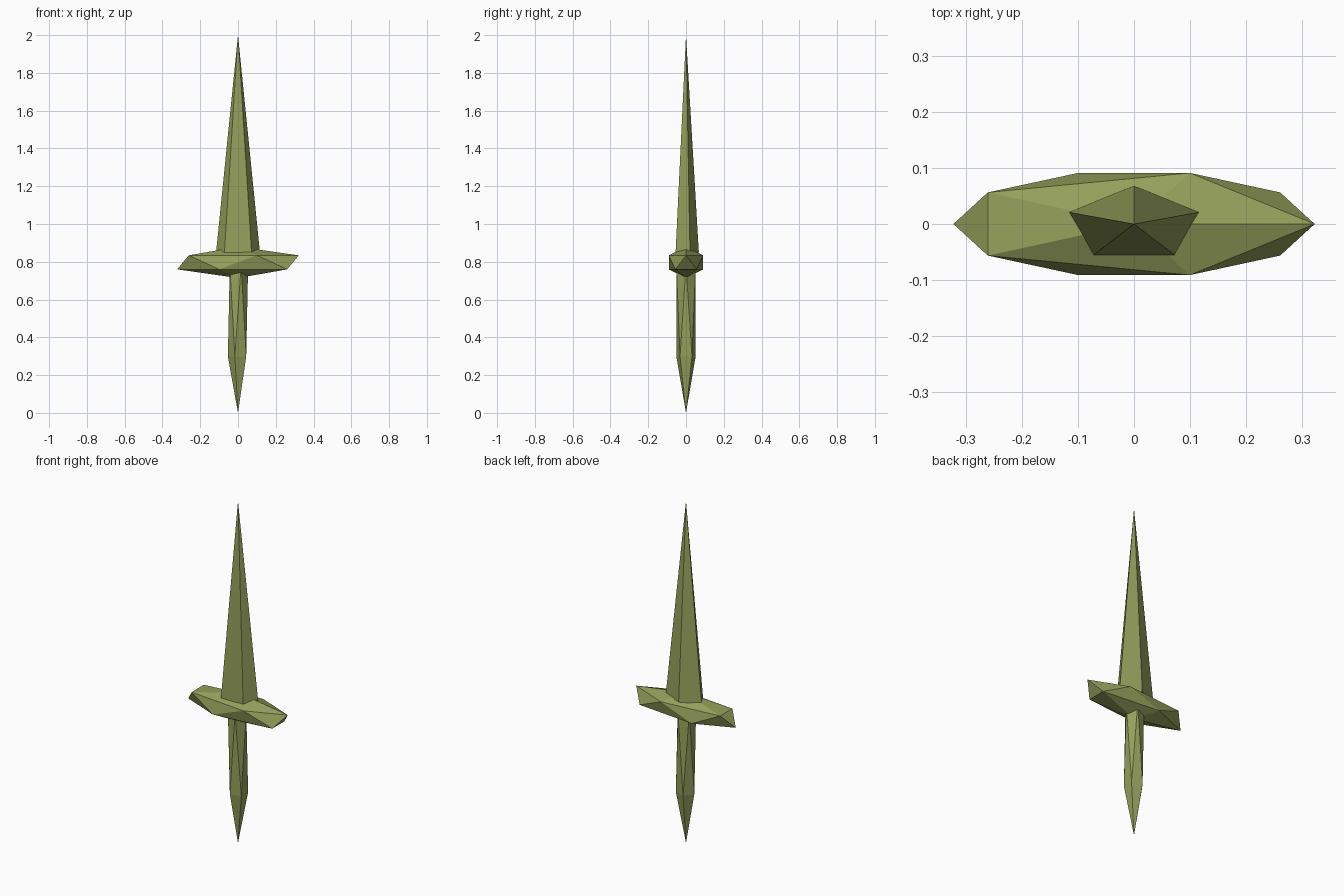
import bpy

if "Cube" in bpy.data.objects:
    bpy.data.objects.remove(bpy.data.objects["Cube"])

olive = bpy.data.materials.new("olive green")
olive.diffuse_color = (0.30, 0.35, 0.105, 1)
olive.use_nodes = True
olive.node_tree.nodes["Principled BSDF"].inputs["Base Color"].default_value = olive.diffuse_color


def finish(name, scale):
    """Name, colour and stretch the newest primitive."""
    obj = bpy.context.object
    obj.name = name
    obj.scale = scale
    bpy.ops.object.transform_apply(location=False, rotation=False, scale=True)
    obj.data.materials.append(olive)
    return obj


def faceted_gem(name, z, scale):
    bpy.ops.mesh.primitive_ico_sphere_add(subdivisions=1, radius=1, location=(0, 0, z))
    return finish(name, scale)


# Handle: tall stretched gem whose upper end hides inside the blade
faceted_gem("handle", 0.54, (0.06, 0.06, 0.54))

# Crossguard: wide flattened gem
faceted_gem("crossguard", 0.797, (0.36, 0.107, 0.083))

# Blade: five-sided spike, flattened front to back
base, tip = 0.85, 2.0
bpy.ops.mesh.primitive_cone_add(vertices=5, radius1=1, radius2=0, depth=tip - base,
                                location=(0, 0, (base + tip) / 2))
finish("blade", (0.122, 0.068, 1))
